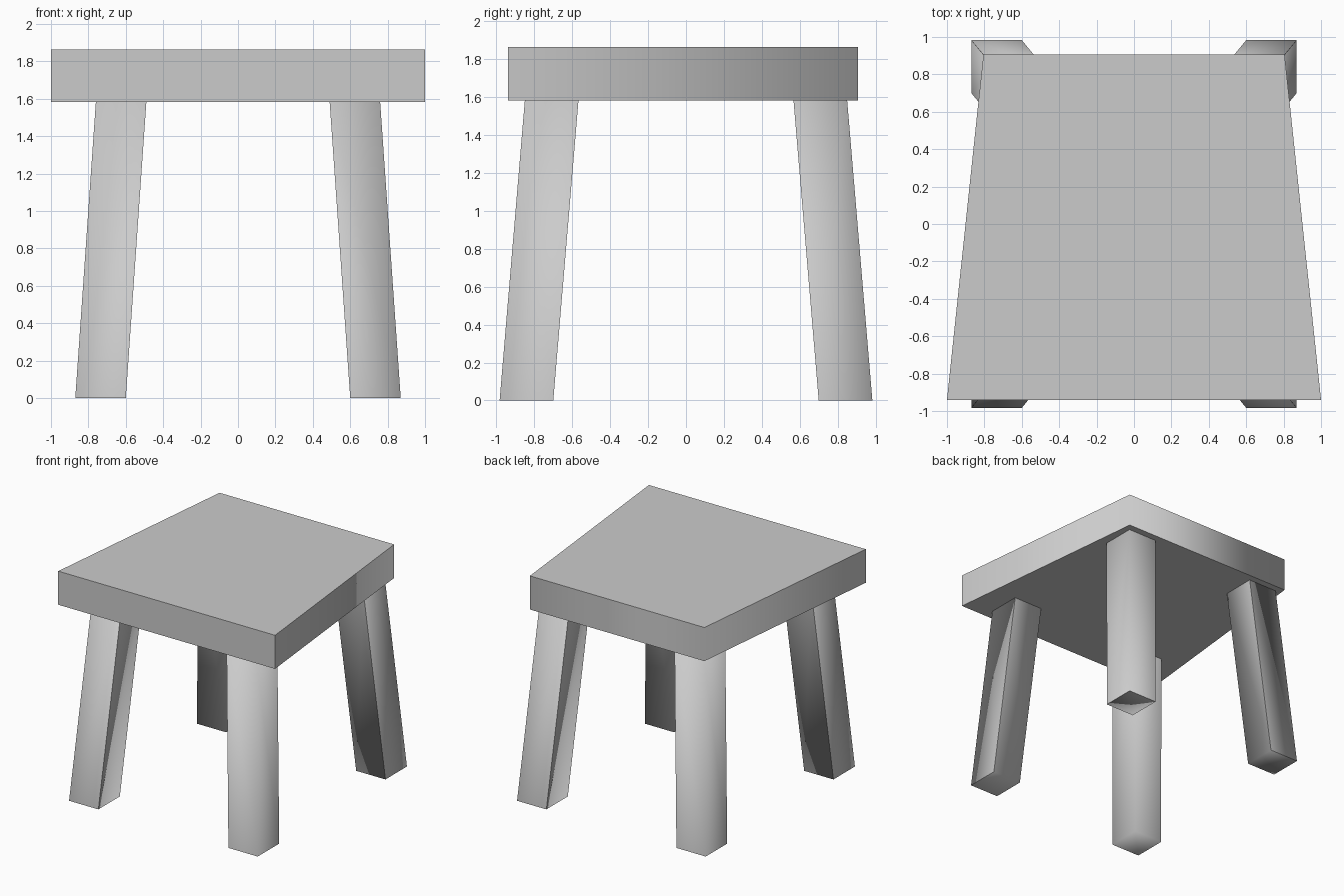
import bpy
import bmesh
import math

if "Cube" in bpy.data.objects:
    bpy.data.objects.remove(bpy.data.objects["Cube"])


def loft(name, bottom, top, z0, z1):
    """Solid between two four-cornered outlines at heights z0 and z1."""
    bm = bmesh.new()
    lower = [bm.verts.new((x, y, z0)) for x, y in bottom]
    upper = [bm.verts.new((x, y, z1)) for x, y in top]
    bm.faces.new(lower)
    bm.faces.new(upper)
    for i in range(4):
        j = (i + 1) % 4
        bm.faces.new((lower[i], lower[j], upper[j], upper[i]))
    bmesh.ops.recalc_face_normals(bm, faces=bm.faces)
    mesh = bpy.data.meshes.new(name)
    bm.to_mesh(mesh)
    bm.free()
    obj = bpy.data.objects.new(name, mesh)
    bpy.context.collection.objects.link(obj)
    # Only corners tighter than a right angle shade smoothly
    bpy.ops.object.select_all(action='DESELECT')
    obj.select_set(True)
    bpy.context.view_layer.objects.active = obj
    bpy.ops.object.shade_smooth_by_angle(angle=math.radians(89.85))
    return obj


def rect(x0, x1, y0, y1, sx, sy):
    """Rectangle outline, mirrored into the quadrant given by sx and sy."""
    return [(sx * x, sy * y) for x, y in ((x0, y0), (x1, y0), (x1, y1), (x0, y1))]


SEAT_BOTTOM, SEAT_TOP = 1.583, 1.863

# Seat: tapered slab, wider at the front
outline = [(-1.0, -0.94), (1.0, -0.94), (0.805, 0.907), (-0.805, 0.907)]
loft("seat", outline, outline, SEAT_BOTTOM, SEAT_TOP)

# Legs: square posts splayed outward in both directions
for sy, end in ((-1, "front"), (1, "back")):
    for sx, side in ((-1, "left"), (1, "right")):
        foot = rect(0.60, 0.87, 0.70, 0.983, sx, sy)
        head = rect(0.49, 0.76, 0.567, 0.85, sx, sy)
        loft(f"{end}_{side}_leg", foot, head, 0.0, SEAT_BOTTOM)
